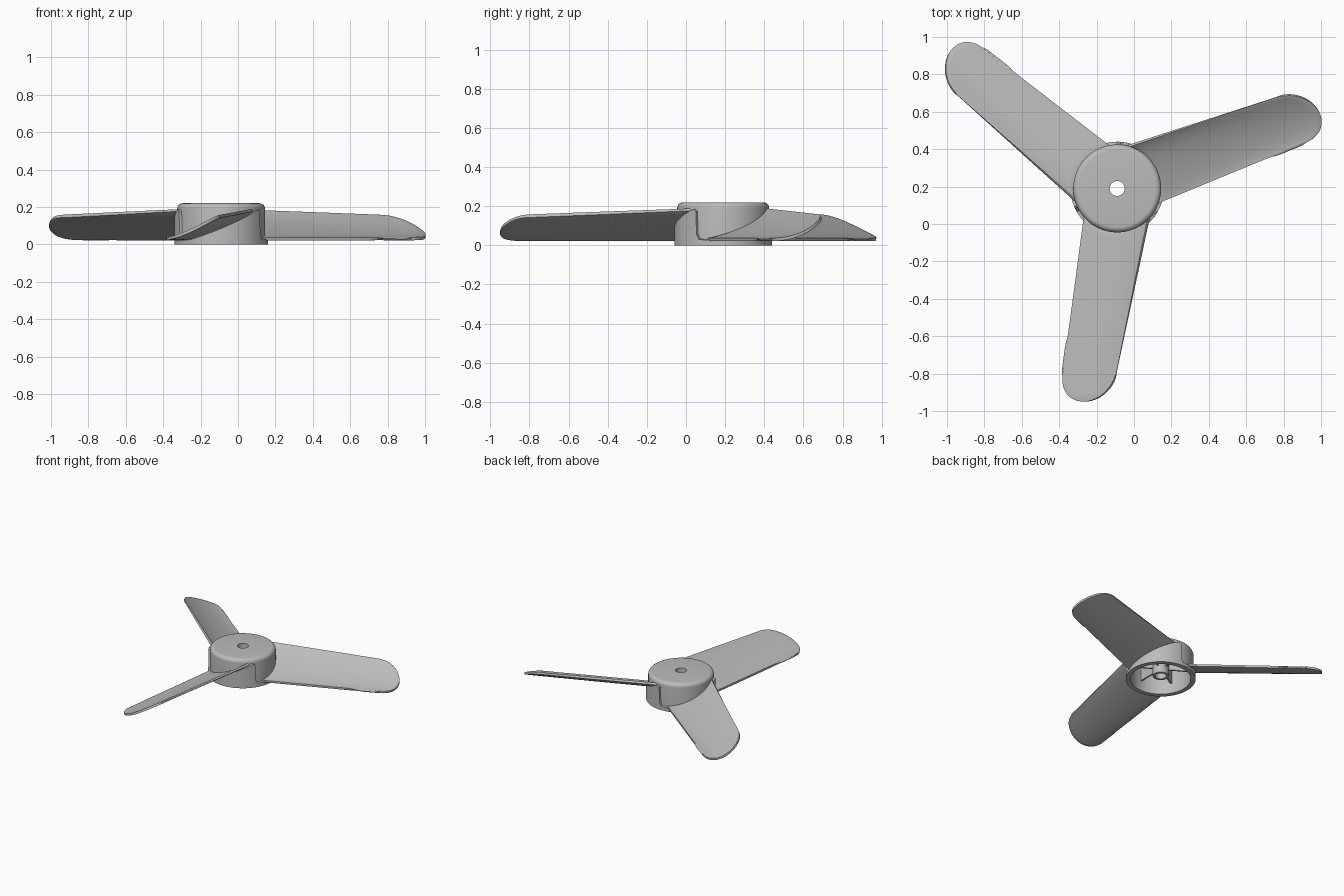
import bpy, bmesh, math
from mathutils import Vector, Matrix

if "Cube" in bpy.data.objects:
    bpy.data.objects.remove(bpy.data.objects["Cube"], do_unlink=True)

CENTRE = Vector((-0.09, 0.19, 0))
START, END, DROP = 219, 318, 326     # angles of the blade root and of the skirt step

plastic = bpy.data.materials.new("grey plastic")
plastic.use_nodes = True
plastic.diffuse_color = (0.5, 0.5, 0.5, 1)
plastic.node_tree.nodes["Principled BSDF"].inputs["Base Color"].default_value = (0.5, 0.5, 0.5, 1)


def finish(name, bm, turn=0.0):
    bmesh.ops.recalc_face_normals(bm, faces=bm.faces)
    mesh = bpy.data.meshes.new(name)
    bm.to_mesh(mesh)
    bm.free()
    mesh.materials.append(plastic)
    ob = bpy.data.objects.new(name, mesh)
    ob.location = CENTRE
    ob.rotation_euler.z = turn
    bpy.context.collection.objects.link(ob)
    return ob


def smooth(ob, angle=35):
    bpy.ops.object.select_all(action='DESELECT')
    ob.select_set(True)
    bpy.context.view_layer.objects.active = ob
    if ob.modifiers:
        bpy.ops.object.convert(target='MESH')
    bpy.ops.object.shade_smooth_by_angle(angle=math.radians(angle))


def polar(r, deg, z=0.0):
    a = math.radians(deg)
    return Vector((r * math.cos(a), r * math.sin(a), z))


def ring(name, sections):
    """Join a closed loop of cross-sections (lists of points)."""
    bm = bmesh.new()
    loops = [[bm.verts.new(p) for p in s] for s in sections]
    for i, a in enumerate(loops):
        b = loops[(i + 1) % len(loops)]
        for j in range(len(a)):
            k = (j + 1) % len(a)
            bm.faces.new((a[j], a[k], b[k], b[j]))
    return finish(name, bm)


def lathe(name, profile, steps=72):
    return ring(name, [[polar(r, 360 * i / steps, z) for r, z in profile] for i in range(steps)])


def height(s, t):
    """Height of the blade at s along its length and t across it."""
    return 0.03 + (0.153 - 0.033 * s) * t ** (1.35 + 0.35 * s)


# Hub shell: hollow cup with rounded shoulder and a shaft hole
shoulder = [(0.205 + 0.03 * math.cos(a), 0.19 + 0.03 * math.sin(a))
            for a in (math.radians(15 * i) for i in range(7))]
smooth(lathe("hub_shell", [(0.215, 0), (0.235, 0)] + shoulder +
             [(0.04, 0.22), (0.04, 0.195), (0.215, 0.195)]))

# Shaft boss under the cap
smooth(lathe("shaft_boss", [(0.04, 0.025), (0.058, 0.025), (0.058, 0.2), (0.04, 0.2)], 40))

# Skirt: its top edge climbs under each blade, then drops
sections = []
for k in range(3):
    tops = [(START + (END - START) * i / 20, height(0, i / 20)) for i in range(21)]
    tops += [(DROP - 3, 0.187), (DROP, 0.175), (DROP + 1, 0.06), (DROP + 4, 0.035)]
    for deg, top in tops:
        d = deg + 120 * k
        sections.append([polar(0.228, d), polar(0.25, d),
                         polar(0.25, d, top - 0.004), polar(0.228, d, top)])
smooth(ring("hub_skirt", sections))

# Stiffening ribs between boss and shell
for k in range(6):
    bm = bmesh.new()
    bmesh.ops.create_cube(bm, size=1, matrix=Matrix.Translation((0.135, 0, 0.14))
                          @ Matrix.Diagonal((0.17, 0.012, 0.12, 1)))
    finish("hub_rib_%d" % (k + 1), bm, math.radians(60 * k + 30))

# Blades: cambered, twisted sheets with a rounded tip
LEFT, RIGHT, REACH = Vector((-0.29, -0.99, 0)), Vector((-0.005, -0.99, 0)), Vector((-0.03, -0.15, 0))
ALONG, ACROSS = 24, 28
for k in range(3):
    bm = bmesh.new()
    rows = []
    for j in range(ACROSS + 1):
        t = (1 - math.cos(math.pi * j / ACROSS)) / 2
        root = polar(0.228, START + (END - START) * t)
        tip = LEFT.lerp(RIGHT, t) + REACH * math.sin(math.pi * j / ACROSS)
        row = []
        for i in range(ALONG + 1):
            s = i / ALONG
            p = root.lerp(tip, s)
            p.z = height(s, t)
            row.append(bm.verts.new(p))
        rows.append(row)
    for a, b in zip(rows, rows[1:]):
        for i in range(ALONG):
            bm.faces.new((a[i], a[i + 1], b[i + 1], b[i]))
    blade = finish("blade_%d" % (k + 1), bm, math.radians(120 * k))
    solid = blade.modifiers.new("thickness", 'SOLIDIFY')
    solid.thickness, solid.offset = 0.016, 0
    edge = blade.modifiers.new("soft_edge", 'BEVEL')
    edge.width, edge.segments, edge.angle_limit = 0.005, 2, math.radians(50)
    smooth(blade, 40)
